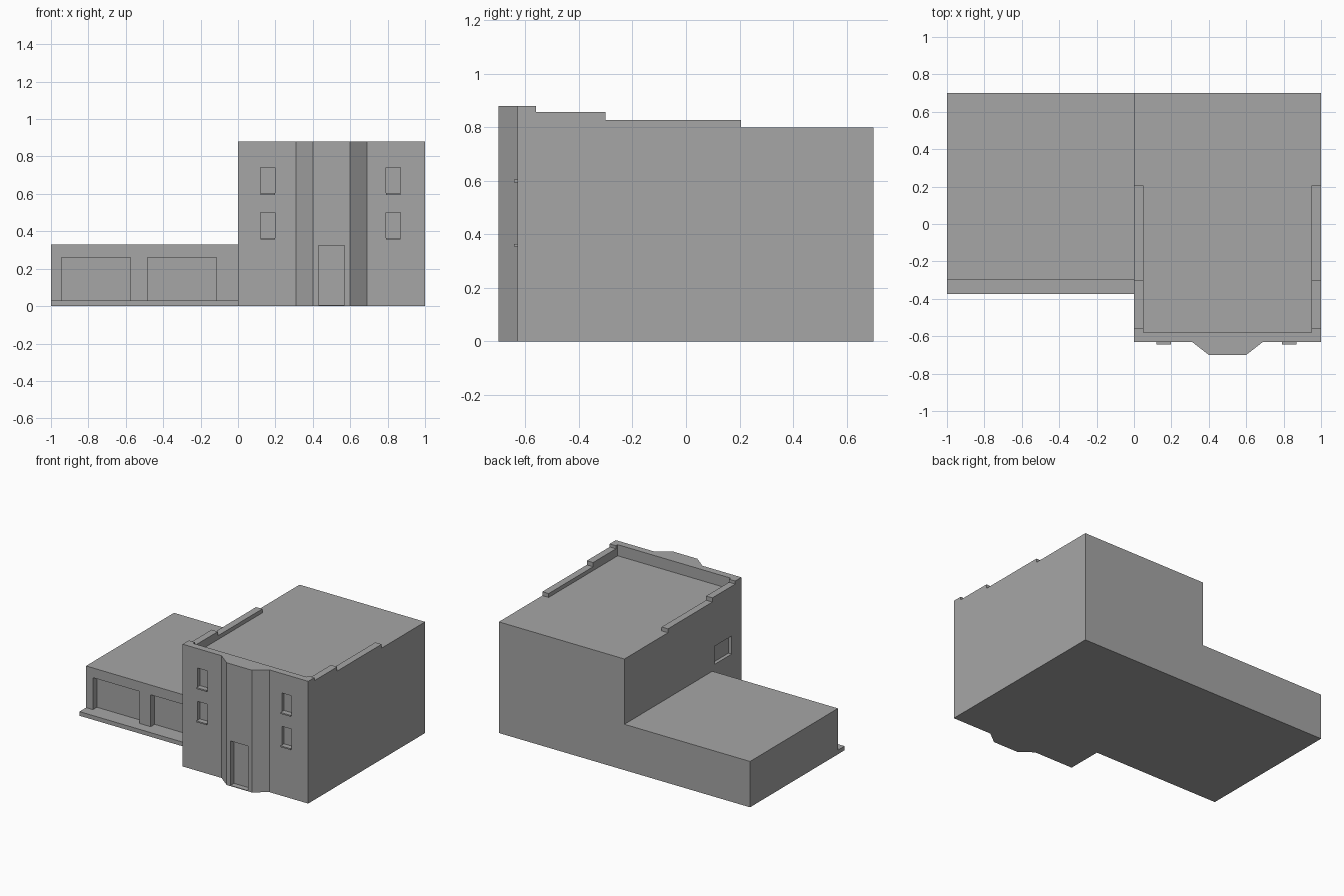
import bpy
import bmesh

cube = bpy.data.objects.get("Cube")
if cube:
    bpy.data.objects.remove(cube, do_unlink=True)

# Single plain grey
grey = bpy.data.materials.new("plain_grey")
grey.use_nodes = True
colour = (0.38, 0.38, 0.38, 1)
grey.diffuse_color = colour
grey.node_tree.nodes["Principled BSDF"].inputs["Base Color"].default_value = colour


def prism(name, outline, z0, z1):
    """Extrude a flat outline (x, y) from z0 up to z1."""
    bm = bmesh.new()
    face = bm.faces.new([bm.verts.new((x, y, z0)) for x, y in outline])
    top = bmesh.ops.extrude_face_region(bm, geom=[face])["geom"]
    for v in top:
        if isinstance(v, bmesh.types.BMVert):
            v.co.z = z1
    bmesh.ops.recalc_face_normals(bm, faces=bm.faces)
    mesh = bpy.data.meshes.new(name)
    bm.to_mesh(mesh)
    bm.free()
    mesh.materials.append(grey)
    obj = bpy.data.objects.new(name, mesh)
    bpy.context.collection.objects.link(obj)
    return obj


def box(name, x0, x1, y0, y1, z0, z1):
    return prism(name, [(x0, y0), (x1, y0), (x1, y1), (x0, y1)], z0, z1)


def cut(target, *bounds):
    """Subtract a box from the target and discard the cutter."""
    cutter = box("cutter", *bounds)
    cutter.hide_render = True
    mod = target.modifiers.new("cut", 'BOOLEAN')
    mod.operation = 'DIFFERENCE'
    mod.solver = 'EXACT'
    mod.object = cutter
    bpy.context.view_layer.objects.active = target
    bpy.ops.object.modifier_apply(modifier=mod.name)
    bpy.data.objects.remove(cutter, do_unlink=True)


FRONT, BACK, BAY = -0.63, 0.70, -0.70

# Tall block with the angled entrance bay
tower = prism("tall_block", [
    (0, FRONT), (0.31, FRONT), (0.40, BAY), (0.60, BAY), (0.69, FRONT),
    (1, FRONT), (1, BACK), (0, BACK)], 0, 0.88)

# Sunken roof, then the parapet stepping down to the back
cut(tower, 0.05, 0.95, -0.58, 1, 0.80, 1)
for y, z in [(-0.56, 0.858), (-0.30, 0.828), (0.205, 0.80)]:
    cut(tower, -0.1, 1.1, y, 1, z, 1)

# Entrance door recess
cut(tower, 0.43, 0.57, -0.8, BAY + 0.04, 0.005, 0.325)

# Front windows with sills
for side, x in [("right", 0.12), ("left", 0.79)]:
    for level, z in [("lower", 0.36), ("upper", 0.60)]:
        cut(tower, x, x + 0.078, -0.8, FRONT + 0.025, z, z + 0.14)
        box(f"{side}_{level}_sill", x, x + 0.078, FRONT - 0.013, FRONT + 0.025,
            z - 0.005, z + 0.005)

# Side window above the low wing
cut(tower, -0.1, 0.025, -0.52, -0.325, 0.37, 0.50)

# Low wing with two wide openings, standing behind a paved step
wing = box("low_wing", -1, 0, -0.30, BACK, 0, 0.33)
for x in (-0.945, -0.485):
    cut(wing, x, x + 0.37, -0.5, -0.255, 0.03, 0.26)
box("front_step", -1, 0, -0.375, -0.30, 0, 0.03)
